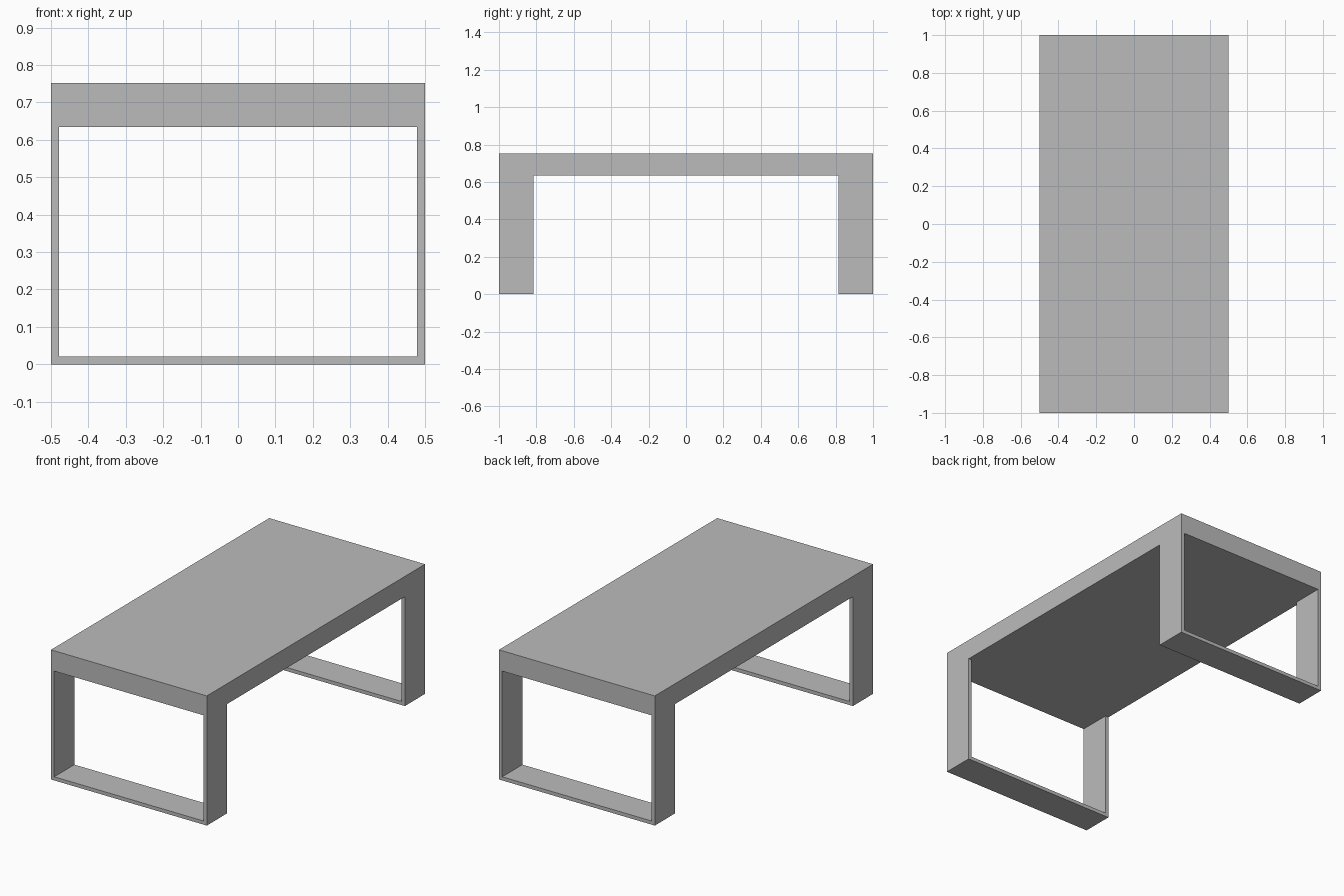
import bpy
import bmesh

if "Cube" in bpy.data.objects:
    bpy.data.objects.remove(bpy.data.objects["Cube"], do_unlink=True)

# Overall dimensions
WIDTH, LENGTH, HEIGHT = 1.0, 2.0, 0.752
UNDERSIDE = 0.634      # height of the bottom of the top slab
LEG_DEPTH = 0.185
BAR = 0.021            # thickness of the flat leg bars

grey = bpy.data.materials.new("plain grey")
grey.use_nodes = True
colour = (0.5, 0.5, 0.5, 1.0)
grey.diffuse_color = colour
grey.node_tree.nodes["Principled BSDF"].inputs["Base Color"].default_value = colour


def extrude_profile(name, points, start, depth):
    """Extrude a closed x-z outline along +y."""
    bm = bmesh.new()
    face = bm.faces.new([bm.verts.new((x, start, z)) for x, z in points])
    result = bmesh.ops.extrude_face_region(bm, geom=[face])
    moved = [v for v in result["geom"] if isinstance(v, bmesh.types.BMVert)]
    bmesh.ops.translate(bm, verts=moved, vec=(0, depth, 0))
    bmesh.ops.recalc_face_normals(bm, faces=bm.faces)
    mesh = bpy.data.meshes.new(name)
    bm.to_mesh(mesh)
    bm.free()
    mesh.materials.append(grey)
    obj = bpy.data.objects.new(name, mesh)
    bpy.context.collection.objects.link(obj)
    return obj


# Thick table top
half = WIDTH / 2
extrude_profile("table_top",
                [(-half, UNDERSIDE), (half, UNDERSIDE), (half, HEIGHT), (-half, HEIGHT)],
                -LENGTH / 2, LENGTH)

# U-shaped flat-bar leg frame at each end
inner = half - BAR
u_shape = [(-half, 0), (half, 0), (half, UNDERSIDE), (inner, UNDERSIDE),
           (inner, BAR), (-inner, BAR), (-inner, UNDERSIDE), (-half, UNDERSIDE)]
for name, start in (("front_leg_frame", -LENGTH / 2),
                    ("back_leg_frame", LENGTH / 2 - LEG_DEPTH)):
    extrude_profile(name, u_shape, start, LEG_DEPTH)
